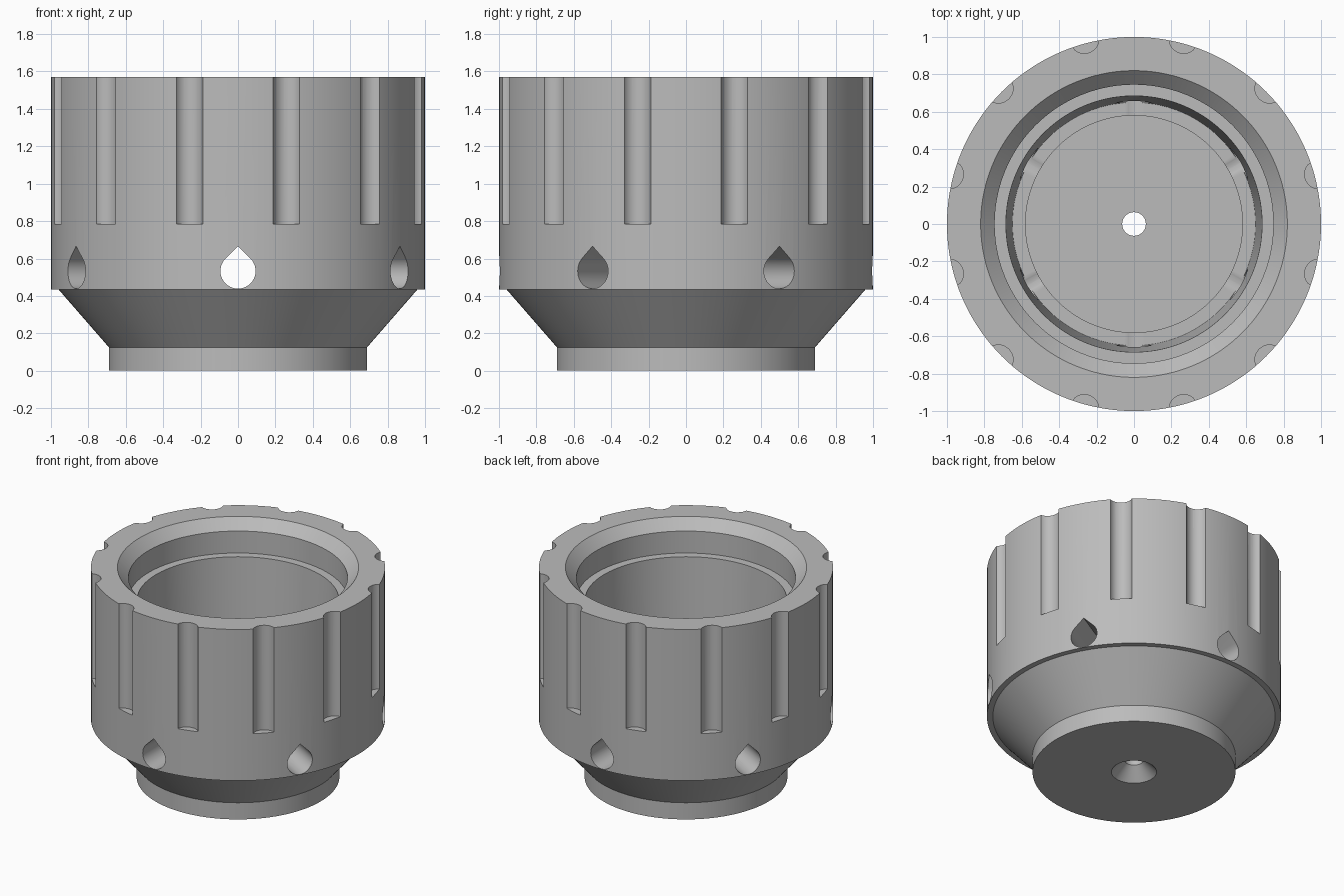
import bpy, bmesh
from math import sin, cos, pi, radians
from mathutils import Matrix, Vector

cube = bpy.data.objects.get("Cube")
if cube:
    bpy.data.objects.remove(cube, do_unlink=True)

SEGMENTS = 144
HEIGHT = 1.57


def make_object(name, bm):
    bmesh.ops.recalc_face_normals(bm, faces=bm.faces)
    mesh = bpy.data.meshes.new(name)
    bm.to_mesh(mesh)
    bm.free()
    obj = bpy.data.objects.new(name, mesh)
    bpy.context.collection.objects.link(obj)
    return obj


def lathe(name, profile):
    """Revolve a closed (radius, z) profile around the z axis."""
    bm = bmesh.new()
    rings = []
    for i in range(SEGMENTS):
        a = 2 * pi * i / SEGMENTS
        rings.append([bm.verts.new((r * cos(a), r * sin(a), z)) for r, z in profile])
    n = len(profile)
    for i, ring in enumerate(rings):
        after = rings[(i + 1) % SEGMENTS]
        for j in range(n):
            k = (j + 1) % n
            bm.faces.new((ring[j], after[j], after[k], ring[k]))
    return make_object(name, bm)


def add_prism(bm, start, sweep, matrix):
    """Extrude an outline of 3D points along a sweep vector."""
    near = [bm.verts.new(matrix @ Vector(p)) for p in start]
    far = [bm.verts.new(matrix @ (Vector(p) + Vector(sweep))) for p in start]
    n = len(near)
    bm.faces.new(near[::-1])
    bm.faces.new(far)
    for i in range(n):
        j = (i + 1) % n
        bm.faces.new((near[i], near[j], far[j], far[i]))


# Cup body: countersunk base, flared shoulder, grip wall and stepped bore
body = lathe("cup_body", [
    (0.154, 0), (0.69, 0), (0.69, 0.125), (0.96, 0.435), (1, 0.435),
    (1, HEIGHT), (0.82, HEIGHT), (0.745, 1.495), (0.745, 1.33),
    (0.685, 1.33), (0.65, 0.447), (0.58, 0.447), (0.58, 0.125),
    (0.063, 0.125), (0.063, 0.09),
])

# Twelve round finger grooves in the grip
cutters = bmesh.new()
groove = [(1.025 + 0.078 * cos(2 * pi * i / 32), 0.078 * sin(2 * pi * i / 32), 0.785)
          for i in range(32)]
for i in range(12):
    add_prism(cutters, groove, (0, 0, 1), Matrix.Rotation(radians(15 + 30 * i), 4, 'Z'))

# Six teardrop drain holes above the shoulder
R, MID = 0.094, 0.533
arc = [radians(135 + 270 * i / 30) for i in range(31)]
teardrop = [(0.5, R * cos(a), MID + R * sin(a)) for a in arc]
teardrop.append((0.5, 0, MID + R * 2 ** 0.5))
for i in range(6):
    add_prism(cutters, teardrop, (0.7, 0, 0), Matrix.Rotation(radians(30 + 60 * i), 4, 'Z'))

cutter = make_object("groove_and_hole_cutter", cutters)
cutter.hide_render = True

# Cut, then discard the helper
bpy.context.view_layer.objects.active = body
body.select_set(True)
cut = body.modifiers.new("cuts", 'BOOLEAN')
cut.operation = 'DIFFERENCE'
cut.solver = 'EXACT'
cut.object = cutter
bpy.ops.object.modifier_apply(modifier=cut.name)
bpy.data.objects.remove(cutter, do_unlink=True)

# Plain grey finish
grey = bpy.data.materials.new("plain_grey")
grey.use_nodes = True
colour = (0.5, 0.5, 0.5, 1)
grey.diffuse_color = colour
grey.node_tree.nodes["Principled BSDF"].inputs["Base Color"].default_value = colour
body.data.materials.clear()
body.data.materials.append(grey)

bpy.ops.object.shade_smooth_by_angle(angle=radians(25))
